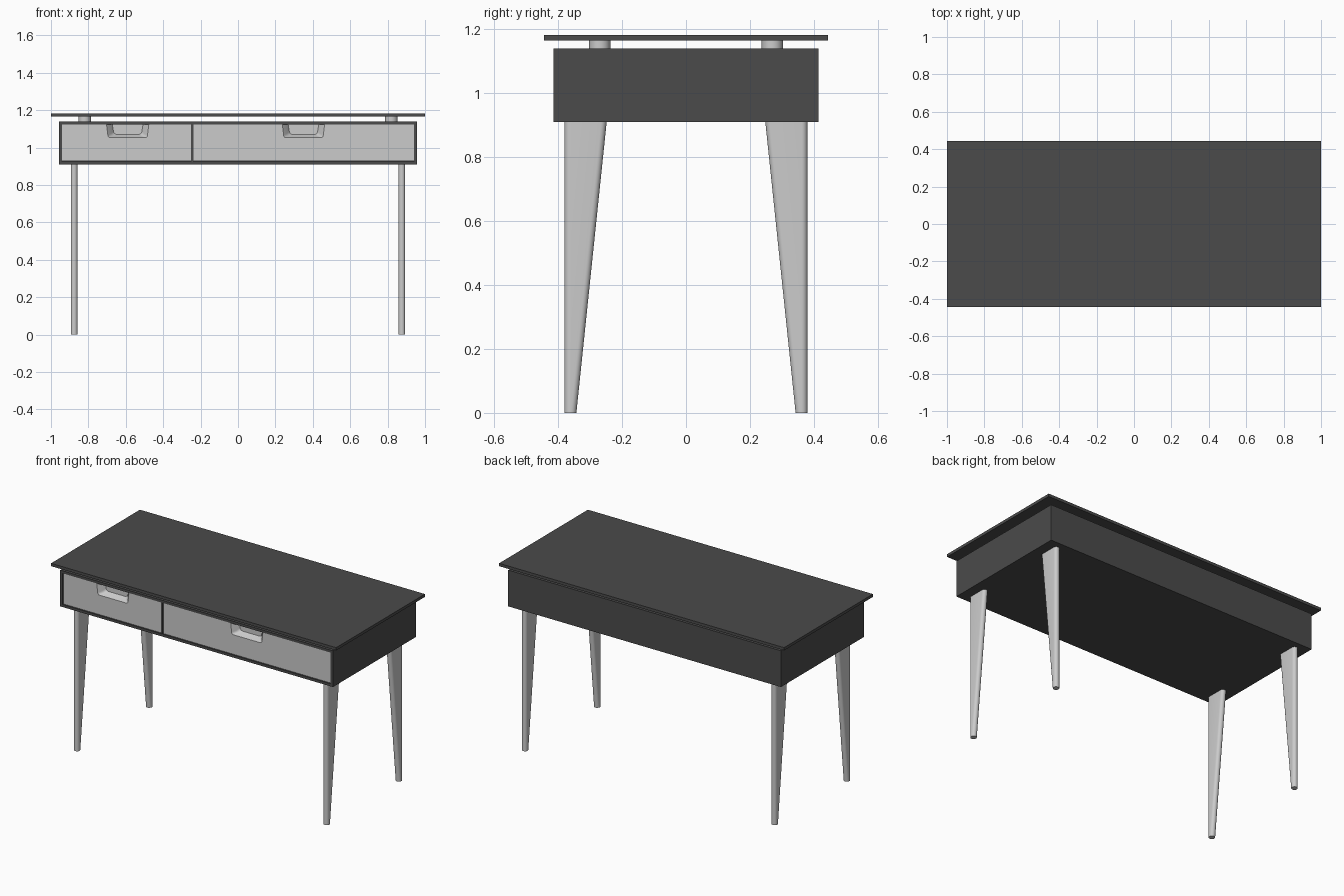
import bpy, bmesh
from math import pi, cos, sin
from mathutils import Vector

if "Cube" in bpy.data.objects:
    bpy.data.objects.remove(bpy.data.objects["Cube"])


def material(name, v):
    m = bpy.data.materials.new(name)
    m.diffuse_color = (v, v, v, 1)
    m.use_nodes = True
    m.node_tree.nodes["Principled BSDF"].inputs["Base Color"].default_value = m.diffuse_color
    return m


dark = material("dark_panel", 0.07)
light = material("light_metal", 0.7)


def finish(bm, name, mat=None, smooth=False):
    bmesh.ops.recalc_face_normals(bm, faces=bm.faces)
    me = bpy.data.meshes.new(name)
    bm.to_mesh(me)
    bm.free()
    ob = bpy.data.objects.new(name, me)
    bpy.context.collection.objects.link(ob)
    if mat:
        me.materials.append(mat)
    if smooth:
        bpy.ops.object.select_all(action='DESELECT')
        ob.select_set(True)
        bpy.context.view_layer.objects.active = ob
        bpy.ops.object.shade_smooth_by_angle()
    return ob


def box_bm(x0, x1, y0, y1, z0, z1):
    bm = bmesh.new()
    bmesh.ops.create_cube(bm, size=1)
    for v in bm.verts:
        v.co = Vector(((x0 + x1) / 2 + v.co.x * (x1 - x0),
                       (y0 + y1) / 2 + v.co.y * (y1 - y0),
                       (z0 + z1) / 2 + v.co.z * (z1 - z0)))
    return bm


def loft(loops, closed=True, cap_start=True, cap_end=True):
    """Skin between point loops of equal length."""
    bm = bmesh.new()
    rings = [[bm.verts.new(p) for p in loop] for loop in loops]
    n = len(rings[0])
    for a, b in zip(rings, rings[1:]):
        for i in range(n if closed else n - 1):
            j = (i + 1) % n
            bm.faces.new((a[i], a[j], b[j], b[i]))
    if cap_start:
        bm.faces.new(rings[0])
    if cap_end:
        bm.faces.new(rings[-1])
    return bm


# Floating table top
finish(box_bm(-1, 1, -0.445, 0.445, 1.165, 1.183), "table_top", dark)

# Drawer case, open at the front
bm = box_bm(-0.957, 0.957, -0.415, 0.415, 0.91, 1.14)
front = min(bm.faces, key=lambda f: f.calc_center_median().y)
bmesh.ops.inset_region(bm, faces=[front], thickness=0.016, use_even_offset=True)
pocket = bmesh.ops.extrude_discrete_faces(bm, faces=[front])["faces"][0]
bmesh.ops.translate(bm, verts=pocket.verts, vec=(0, 0.81, 0))
finish(bm, "case", dark)
finish(box_bm(-0.251, -0.239, -0.413, 0.395, 0.926, 1.124), "divider", dark)


# U-shaped handle outline with rounded lower corners
def u_outline(cx, y, half_top, half_low, z_low, r, z_top=1.123):
    right = [(half_top, z_top)]
    for i in range(6):
        a = pi / 2 * i / 5
        right.append((half_low - r + r * cos(a), z_low + r - r * sin(a)))
    pts = right + [(-x, z) for x, z in reversed(right)]
    return [(cx + x, y, z) for x, z in pts]


# Drawers with notched, scooped handles
FRONT = -0.409
for side, x0, x1, cx in (("left", -0.940, -0.252, -0.59), ("right", -0.238, 0.940, 0.35)):
    drawer = finish(box_bm(x0, x1, FRONT, 0.35, 0.928, 1.122), side + "_drawer")
    cutter = finish(loft([u_outline(cx, y, 0.117, 0.110, 1.050, 0.012, 1.14)
                          for y in (FRONT - 0.05, FRONT + 0.045)]), side + "_notch_cutter")
    cutter.hide_render = True
    cutter.hide_viewport = True
    mod = drawer.modifiers.new("notch", 'BOOLEAN')
    mod.operation = 'DIFFERENCE'
    mod.solver = 'EXACT'
    mod.object = cutter
    cup = loft([u_outline(cx, FRONT - 0.003, 0.120, 0.113, 1.046, 0.014),
                u_outline(cx, FRONT - 0.003, 0.113, 0.106, 1.053, 0.012),
                u_outline(cx, FRONT + 0.018, 0.094, 0.088, 1.060, 0.016),
                u_outline(cx, FRONT + 0.038, 0.082, 0.076, 1.070, 0.018)],
               closed=False, cap_start=False)
    finish(cup, side + "_handle_cup", light, True)


# Stadium-shaped leg section: outer edge fixed, inner edge given
def section(sx, sy, inner, z, r=0.018, outer=0.38):
    pts = []
    for i in range(13):
        a = pi * i / 12
        pts.append((r * cos(a), outer - r + r * sin(a)))
    for i in range(13):
        a = pi + pi * i / 12
        pts.append((r * cos(a), inner + r + r * sin(a)))
    return [(sx * 0.876 + x, sy * y, z) for x, y in pts]


# Tapered legs and round spacers under the top
for sx, xn in ((-1, "left"), (1, "right")):
    for sy, yn in ((-1, "front"), (1, "back")):
        leg = loft([section(sx, sy, 0.343, 0), section(sx, sy, 0.248, 0.912)])
        finish(leg, f"{yn}_{xn}_leg", None, True)
        circle = [(sx * 0.82 + 0.033 * cos(2 * pi * i / 32),
                   sy * 0.27 + 0.033 * sin(2 * pi * i / 32)) for i in range(32)]
        finish(loft([[(x, y, z) for x, y in circle] for z in (1.138, 1.167)]),
               f"{yn}_{xn}_spacer", None, True)
